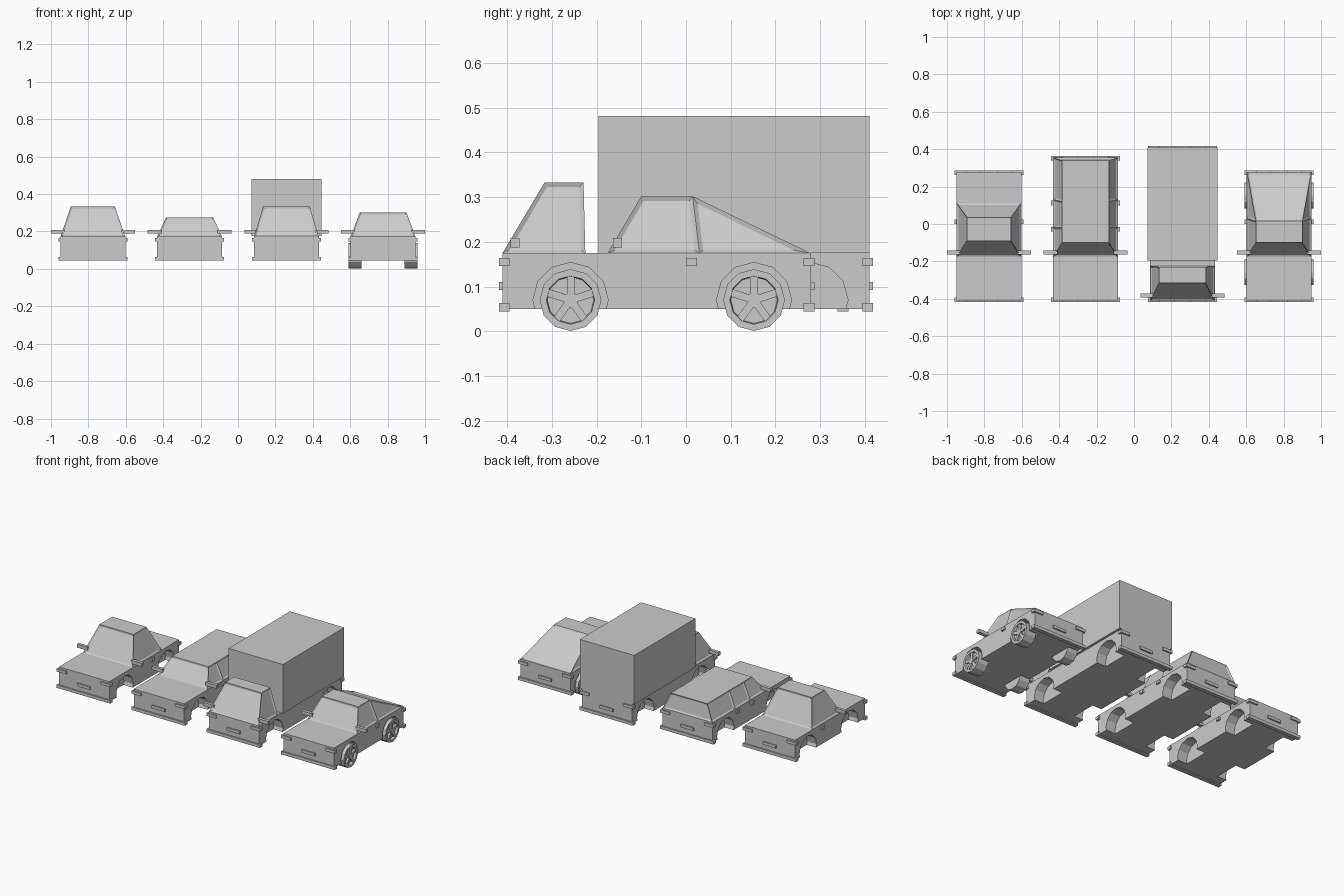
import bpy, bmesh, math
from mathutils import Matrix, Vector

if "Cube" in bpy.data.objects:
    bpy.data.objects.remove(bpy.data.objects["Cube"])

GREY = (0.6, 0.6, 0.6, 1)
paint = bpy.data.materials.new("plain grey")
paint.use_nodes = True
paint.diffuse_color = GREY
paint.node_tree.nodes["Principled BSDF"].inputs["Base Color"].default_value = GREY

HALF, FLOOR, DECK, FRONT = 0.174, 0.05, 0.175, -0.41
FRONT_AXLE, AXLE_Z = -0.258, 0.07


def finish(bm, name, x):
    bmesh.ops.recalc_face_normals(bm, faces=bm.faces)
    mesh = bpy.data.meshes.new(name)
    bm.to_mesh(mesh)
    bm.free()
    mesh.materials.append(paint)
    ob = bpy.data.objects.new(name, mesh)
    ob.location.x = x
    bpy.context.collection.objects.link(ob)
    return ob


def add_box(bm, xs, ys, zs):
    size = Vector((xs[1] - xs[0], ys[1] - ys[0], zs[1] - zs[0]))
    mid = Vector((sum(xs), sum(ys), sum(zs))) / 2
    bmesh.ops.create_cube(bm, size=1, matrix=Matrix.Translation(mid) @ Matrix.Diagonal(size).to_4x4())


def add_drum(bm, centre, radius, width, sides=12):
    # Cylinder lying along the x axis
    m = Matrix.Translation(centre) @ Matrix.Rotation(math.pi / 2, 4, 'Y')
    return bmesh.ops.create_cone(bm, cap_ends=True, segments=sides, radius1=radius,
                                 radius2=radius, depth=width, matrix=m)["verts"]


def build_body(name, x, rear, axle):
    bm = bmesh.new()
    add_box(bm, (-HALF, HALF), (FRONT, rear), (FLOOR, DECK))
    body = finish(bm, name + "_body", x)
    # Wheel arches
    bm = bmesh.new()
    for side in (-1, 1):
        for y in (FRONT_AXLE, axle):
            add_drum(bm, (side * 0.16, y, AXLE_Z), 0.084, 0.1)
    cutter = finish(bm, name + "_arch_cutter", x)
    cutter.hide_render = True
    mod = body.modifiers.new("arches", 'BOOLEAN')
    mod.operation, mod.solver, mod.object = 'DIFFERENCE', 'EXACT', cutter
    bpy.context.view_layer.objects.active = body
    bpy.ops.object.modifier_apply(modifier=mod.name)
    bpy.data.objects.remove(cutter)


def build_trim(name, x, rear, handles, mirror_y):
    bumpers, lights, plates = bmesh.new(), bmesh.new(), bmesh.new()
    for end, out in ((FRONT, -1), (rear, 1)):
        ys = sorted((end + out * 0.008, end - out * 0.016))
        add_box(bumpers, (-0.185, 0.185), ys, (0.044, 0.063))
        add_box(plates, (-0.045, 0.045), sorted((end, end + out * 0.008)), (0.092, 0.11))
        for side in (-1, 1):
            add_box(lights, sorted((side * 0.12, side * 0.185)), ys, (0.146, 0.164))
    finish(bumpers, name + "_bumpers", x)
    finish(lights, name + "_lights", x)
    finish(plates, name + "_plates", x)
    # Door handles and wing mirrors
    knobs, mirrors = bmesh.new(), bmesh.new()
    for side in (-1, 1):
        for y in handles:
            add_box(knobs, sorted((side * 0.17, side * 0.185)), (y, y + 0.025), (0.146, 0.164))
        add_box(mirrors, sorted((side * 0.15, side * 0.224)),
                (mirror_y, mirror_y + 0.02), (0.188, 0.209))
    finish(knobs, name + "_handles", x)
    finish(mirrors, name + "_mirrors", x)


def build_cabin(name, x, pillars, top, roof_half):
    # Pillars are (base y, roof y) pairs from front to back
    bm = bmesh.new()
    rows = []
    for base_y, roof_y in pillars:
        rows.append([bm.verts.new(p) for p in (
            (-0.172, base_y, DECK), (-roof_half, roof_y, top),
            (roof_half, roof_y, top), (0.172, base_y, DECK))])
    panes = [bm.faces.new(rows[0]), bm.faces.new(rows[-1])]
    for a, b in zip(rows, rows[1:]):
        for i in range(4):
            j = (i + 1) % 4
            face = bm.faces.new((a[i], a[j], b[j], b[i]))
            if i in (0, 2):
                panes.append(face)
    bmesh.ops.remove_doubles(bm, verts=bm.verts, dist=0.0005)
    bmesh.ops.recalc_face_normals(bm, faces=bm.faces)
    panes = [f for f in panes if f.is_valid]
    # Recessed windows
    bmesh.ops.inset_individual(bm, faces=panes, thickness=0.009, depth=-0.006, use_even_offset=True)
    finish(bm, name + "_cabin", x)


def build_wheel(name, x, side, y):
    bm = bmesh.new()
    add_drum(bm, (side * 0.15, y, AXLE_Z), 0.069, 0.07)
    bm.normal_update()
    outer = [f for f in bm.faces if f.normal.x * side > 0.9]
    bmesh.ops.inset_region(bm, faces=outer, thickness=0.015)
    bmesh.ops.inset_region(bm, faces=outer, thickness=0.002, depth=-0.014)
    finish(bm, name + "_tyre", x)
    # Spokes and hub
    bm = bmesh.new()
    centre = Vector((side * 0.176, y, AXLE_Z))
    add_drum(bm, centre, 0.017, 0.018, 10)
    for k in range(5):
        turn = Matrix.Translation(centre) @ Matrix.Rotation(math.tau * k / 5, 4, 'X')
        shape = Matrix.Translation((0, 0, 0.033)) @ Matrix.Diagonal((0.012, 0.017, 0.042, 1))
        bmesh.ops.create_cube(bm, size=1, matrix=turn @ shape)
    finish(bm, name + "_rim", x)


# name, x, rear y, rear axle y, handles, mirror y, pillars, roof z, roof half width
VEHICLES = [
    ("pickup", -0.776, 0.279, 0.152, [0.0], -0.163,
     [(-0.175, -0.09), (0.11, 0.035)], 0.333, 0.118),
    ("wagon", -0.259, 0.355, 0.228, [-0.04, 0.1], -0.163,
     [(-0.175, -0.1), (-0.02, -0.02), (0.13, 0.12), (0.355, 0.34)], 0.275, 0.126),
    ("truck", 0.259, 0.41, 0.278, [], -0.392,
     [(FRONT, -0.316), (-0.225, -0.229)], 0.333, 0.125),
    ("coupe", 0.776, 0.279, 0.152, [0.0], -0.163,
     [(-0.175, -0.1), (0.03, 0.015), (0.278, 0.015)], 0.302, 0.125),
]

for name, x, rear, axle, handles, mirror_y, pillars, top, roof_half in VEHICLES:
    build_body(name, x, rear, axle)
    build_trim(name, x, rear, handles, mirror_y)
    build_cabin(name, x, pillars, top, roof_half)

# Cargo box on the truck
bm = bmesh.new()
add_box(bm, (-0.188, 0.188), (-0.195, 0.41), (DECK, 0.481))
finish(bm, "truck_cargo_box", 0.259)

# Only the coupe has wheels fitted
for side, side_name in ((1, "left"), (-1, "right")):
    build_wheel("front_" + side_name + "_wheel", 0.776, side, FRONT_AXLE)
    build_wheel("rear_" + side_name + "_wheel", 0.776, side, 0.152)
